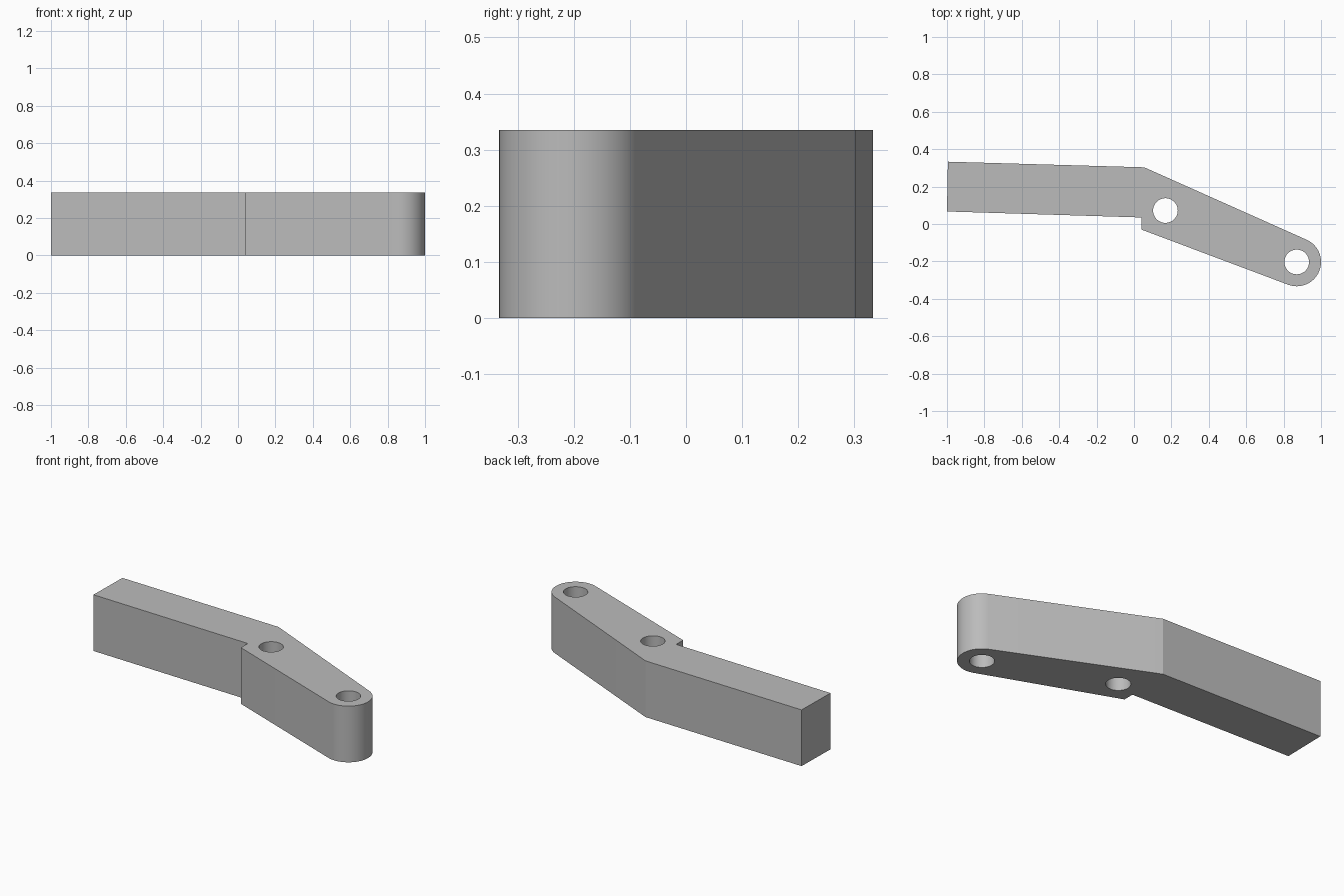
import bpy, bmesh, math
from mathutils import Vector

cube = bpy.data.objects.get("Cube")
if cube:
    bpy.data.objects.remove(cube, do_unlink=True)

HEIGHT = 0.335
TIP, TIP_R = Vector((0.87, -0.203)), 0.13
PIVOT, HOLE_R = Vector((0.168, 0.072)), 0.066

grey = bpy.data.materials.new("plain grey")
grey.use_nodes = True
colour = (0.5, 0.5, 0.5, 1)
grey.diffuse_color = colour
grey.node_tree.nodes["Principled BSDF"].inputs["Base Color"].default_value = colour


def prism(name, outline, z0, z1):
    """Extrude a counter-clockwise outline from z0 to z1."""
    bm = bmesh.new()
    face = bm.faces.new([bm.verts.new((x, y, z0)) for x, y in outline])
    top = bmesh.ops.extrude_face_region(bm, geom=[face])["geom"]
    verts = [v for v in top if isinstance(v, bmesh.types.BMVert)]
    bmesh.ops.translate(bm, vec=(0, 0, z1 - z0), verts=verts)
    bmesh.ops.recalc_face_normals(bm, faces=bm.faces)
    mesh = bpy.data.meshes.new(name)
    bm.to_mesh(mesh)
    bm.free()
    mesh.materials.append(grey)
    obj = bpy.data.objects.new(name, mesh)
    bpy.context.collection.objects.link(obj)
    return obj


def arc(centre, radius, start, end, steps):
    angles = [start + (end - start) * i / steps for i in range(steps + 1)]
    return [centre + radius * Vector((math.cos(a), math.sin(a))) for a in angles]


def tangent_angle(point, side):
    """Angle on the rounded tip where a line from the point touches it."""
    d = point - TIP
    return math.atan2(d.y, d.x) + side * math.acos(TIP_R / d.length)


# Bent arm with a stepped underside and a rounded tip
step_corner, bend = Vector((0.04, -0.03)), Vector((0.055, 0.303))
start = tangent_angle(step_corner, 1)
end = tangent_angle(bend, -1)
start = (start + math.pi) % math.tau - math.pi
end = start + (end - start) % math.tau
outline = [(-1, 0.067), (0.04, 0.035), step_corner]
outline += arc(TIP, TIP_R, start, end, 32)
outline += [bend, (-0.995, 0.333)]
arm = prism("bent_arm", outline, 0, HEIGHT)

# Two through holes
for name, centre in (("pivot", PIVOT), ("tip", TIP)):
    cutter = prism(name + "_hole_cutter", arc(centre, HOLE_R, 0, math.tau, 48)[:-1],
                   -0.1, HEIGHT + 0.1)
    cut = arm.modifiers.new(name + "_hole", "BOOLEAN")
    cut.operation, cut.solver, cut.object = "DIFFERENCE", "EXACT", cutter
    bpy.context.view_layer.objects.active = arm
    bpy.ops.object.modifier_apply(modifier=cut.name)
    bpy.data.objects.remove(cutter, do_unlink=True)

# Smooth the round walls, keep the corners crisp
bpy.ops.object.select_all(action="DESELECT")
arm.select_set(True)
bpy.ops.object.shade_smooth_by_angle(angle=math.radians(15))
